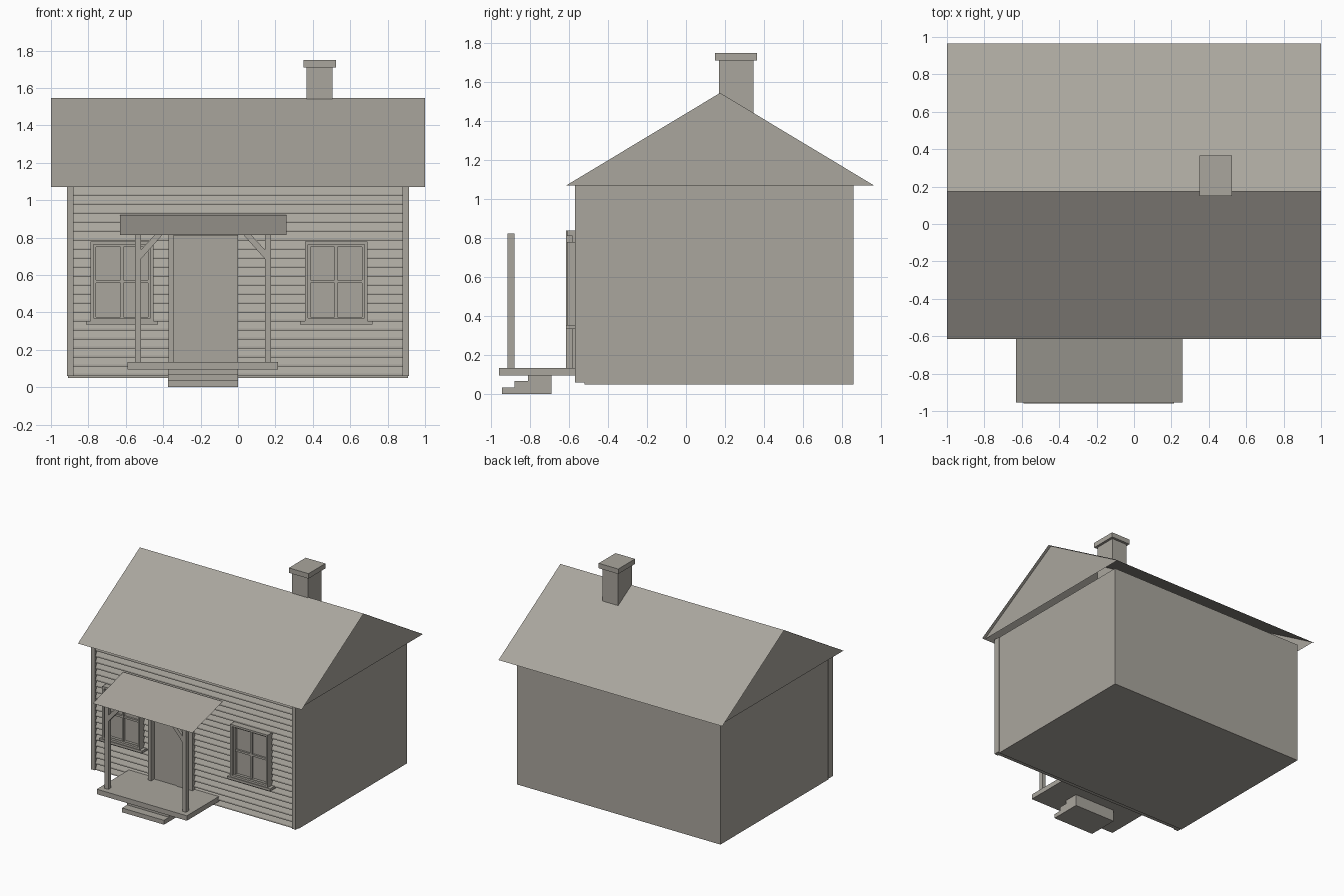
import bpy
import bmesh

cube = bpy.data.objects.get("Cube")
if cube:
    bpy.data.objects.remove(cube, do_unlink=True)

grey = bpy.data.materials.new("warm_grey")
grey.use_nodes = True
COLOUR = (0.40, 0.38, 0.34, 1)
grey.diffuse_color = COLOUR
grey.node_tree.nodes["Principled BSDF"].inputs["Base Color"].default_value = COLOUR


def finish(name, bm, solid=True):
    if solid:
        bmesh.ops.recalc_face_normals(bm, faces=bm.faces)
    mesh = bpy.data.meshes.new(name)
    bm.to_mesh(mesh)
    bm.free()
    mesh.materials.append(grey)
    obj = bpy.data.objects.new(name, mesh)
    bpy.context.collection.objects.link(obj)
    return obj


def add_prism(bm, points, axis, start, end):
    """Extrude a flat outline along x (outline in y, z) or y (outline in x, z)."""
    def place(p, t):
        return (t, p[0], p[1]) if axis == "x" else (p[0], t, p[1])
    face = bm.faces.new([bm.verts.new(place(p, start)) for p in points])
    new = bmesh.ops.extrude_face_region(bm, geom=[face])["geom"]
    for v in new:
        if isinstance(v, bmesh.types.BMVert):
            v.co["xyz".index(axis)] = end


def add_box(bm, x, y, z):
    add_prism(bm, [(y[0], z[0]), (y[1], z[0]), (y[1], z[1]), (y[0], z[1])], "x", *x)


def boxes(name, *specs):
    bm = bmesh.new()
    for spec in specs:
        add_box(bm, *spec)
    return finish(name, bm)


def sheet(name, *polygons):
    bm = bmesh.new()
    for poly in polygons:
        bm.faces.new([bm.verts.new(p) for p in poly])
    return finish(name, bm, solid=False)


# House body and front corner boards
WALL, FRONT, EAVE = 0.91, -0.57, 1.07
boxes("house_body", ((-WALL, WALL), (-0.52, 0.86), (0.05, EAVE)))
boxes("corner_boards", *[((s * 0.88, s * 0.915), (FRONT, -0.515), (0.06, EAVE))
                         for s in (-1, 1)])

# Lapped siding, left out behind the door
bm = bmesh.new()
COUNT = 21
pitch = (EAVE - 0.06) / COUNT
for i in range(COUNT):
    z = 0.06 + i * pitch
    board = [(-0.52, z), (-0.56, z), (-0.56, z + 0.012), (-0.54, z + pitch), (-0.52, z + pitch)]
    spans = [(-0.88, -0.36), (-0.01, 0.88)] if 0.13 < z < 0.8 else [(-0.88, 0.88)]
    for span in spans:
        add_prism(bm, board, "x", *span)
finish("front_siding", bm)

# Main roof, thin slopes with gable panels just inside the ends
RIDGE_Y, RIDGE_Z = 0.175, 1.545
FRONT_Y, BACK_Y = -0.615, 0.965
sheet("main_roof",
      [(-1, FRONT_Y, EAVE), (1, FRONT_Y, EAVE), (1, RIDGE_Y, RIDGE_Z), (-1, RIDGE_Y, RIDGE_Z)],
      [(1, BACK_Y, EAVE), (-1, BACK_Y, EAVE), (-1, RIDGE_Y, RIDGE_Z), (1, RIDGE_Y, RIDGE_Z)])
for side, s in (("left", 1), ("right", -1)):
    x = s * 0.975
    tri = [(x, FRONT_Y, EAVE), (x, BACK_Y, EAVE), (x, RIDGE_Y, RIDGE_Z)]
    sheet(side + "_gable", tri if s > 0 else tri[::-1])

# Chimney
boxes("chimney", ((0.365, 0.505), (0.17, 0.345), (1.38, 1.71)))
boxes("chimney_cap", ((0.35, 0.525), (0.15, 0.365), (1.71, 1.75)))

# Porch deck and steps
boxes("porch_deck", ((-0.59, 0.215), (-0.96, -0.53), (0.095, 0.135)))
bm = bmesh.new()
add_prism(bm, [(-0.69, 0), (-0.945, 0), (-0.945, 0.035), (-0.88, 0.035), (-0.88, 0.068),
               (-0.81, 0.068), (-0.81, 0.095), (-0.69, 0.095)], "x", -0.375, 0)
finish("porch_steps", bm)

# Porch posts with diagonal braces, and the thin porch roof
bm = bmesh.new()
for x, s in ((-0.535, 1), (0.16, -1)):
    add_box(bm, (x - 0.016, x + 0.016), (-0.915, -0.88), (0.135, 0.825))
    brace = [(0.016, 0.685), (0.016, 0.735), (0.1, 0.825), (0.14, 0.825)]
    brace = [(x + s * dx, z) for dx, z in brace]
    add_prism(bm, [brace[0], brace[3], brace[2], brace[1]], "y", -0.91, -0.885)
finish("porch_posts", bm)
sheet("porch_roof", [(-0.63, -0.955, 0.815), (0.26, -0.955, 0.815),
                     (0.26, -0.565, 0.92), (-0.63, -0.565, 0.92)])

# Door with frame
boxes("door_frame",
      ((-0.372, -0.345), (-0.615, -0.52), (0.135, 0.84)),
      ((-0.345, 0), (-0.61, -0.52), (0.81, 0.84)))
boxes("door_panel", ((-0.345, -0.14), (-0.575, -0.52), (0.135, 0.81)))
boxes("door_side", ((-0.14, 0), (-0.582, -0.52), (0.135, 0.79)),
      ((-0.14, -0.025), (-0.575, -0.52), (0.79, 0.81)),
      ((-0.025, 0), (-0.582, -0.52), (0.79, 0.81)))

# Windows: casing, inner sash, glazing bars, pane and sill
LOW, HIGH, MID = 0.355, 0.78, 0.565
for name, cx in (("right", -0.62), ("left", 0.525)):
    parts = [((cx - 0.16, cx + 0.16), (-0.568, -0.52), (LOW, HIGH))]
    for half, bar, y, top, bottom in ((0.168, 0.016, -0.61, HIGH, LOW),
                                      (0.152, 0.014, -0.59, HIGH - 0.016, LOW + 0.006)):
        for s in (-1, 1):
            edges = sorted((cx + s * half, cx + s * (half - bar)))
            parts.append((edges, (y, -0.53), (bottom, top)))
        for z in (bottom, top - bar):
            parts.append(((cx - half + bar, cx + half - bar), (y, -0.53), (z, z + bar)))
    parts.append(((cx - 0.008, cx + 0.008), (-0.585, -0.53), (LOW, HIGH - 0.02)))
    parts.append(((cx - 0.14, cx + 0.14), (-0.583, -0.53), (MID - 0.008, MID + 0.008)))
    boxes(name + "_window", *parts)
    boxes(name + "_window_sill", ((cx - 0.193, cx + 0.193), (-0.615, -0.53), (0.335, LOW)))
